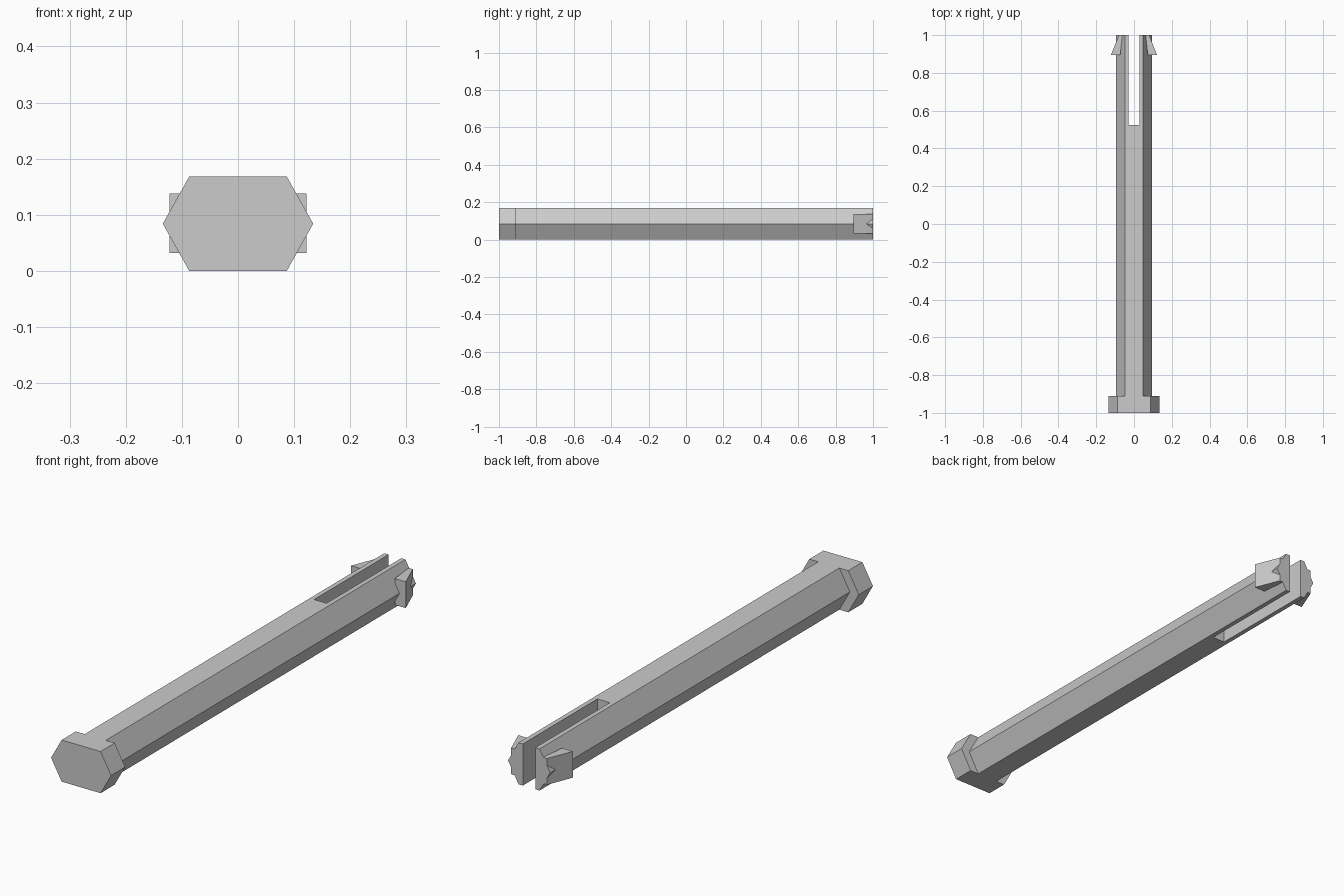
import bpy
import bmesh

cube = bpy.data.objects.get("Cube")
if cube:
    bpy.data.objects.remove(cube, do_unlink=True)

HEIGHT = 0.168
MID = HEIGHT / 2
HEAD_BACK = -0.91

grey = bpy.data.materials.new("plain grey")
grey.use_nodes = True
colour = (0.6, 0.6, 0.6, 1)
grey.diffuse_color = colour
grey.node_tree.nodes["Principled BSDF"].inputs["Base Color"].default_value = colour


def prism(name, outline, offset):
    """Extrude a planar outline of 3D points along offset."""
    bm = bmesh.new()
    base = bm.faces.new([bm.verts.new(p) for p in outline])
    new = bmesh.ops.extrude_face_region(bm, geom=[base], use_keep_orig=True)["geom"]
    bmesh.ops.translate(bm, vec=offset, verts=[v for v in new if isinstance(v, bmesh.types.BMVert)])
    bmesh.ops.recalc_face_normals(bm, faces=bm.faces)
    mesh = bpy.data.meshes.new(name)
    bm.to_mesh(mesh)
    bm.free()
    mesh.materials.append(grey)
    obj = bpy.data.objects.new(name, mesh)
    bpy.context.collection.objects.link(obj)
    return obj


def hex_bar(name, half_width, half_flat, y0, y1):
    """Six-sided bar along y with flat top and bottom."""
    section = [(half_width, MID), (half_flat, HEIGHT), (-half_flat, HEIGHT),
               (-half_width, MID), (-half_flat, 0), (half_flat, 0)]
    return prism(name, [(x, y0, z) for x, z in section], (0, y1 - y0, 0))


# Wide head and long shaft
hex_bar("head", 0.134, 0.087, -1, HEAD_BACK)
shaft = hex_bar("shaft", 0.094, 0.047, HEAD_BACK, 1)

# Slot that splits the shaft end into two prongs
slot = [(-0.028, 0.525), (0.028, 0.525), (0.028, 1.1), (-0.028, 1.1)]
cutter = prism("slot_cutter", [(x, y, -0.1) for x, y in slot], (0, 0, 0.4))
cutter.hide_render = True
cut = shaft.modifiers.new("slot", "BOOLEAN")
cut.operation = "DIFFERENCE"
cut.solver = "EXACT"
cut.object = cutter
bpy.context.view_layer.update()
cut_mesh = bpy.data.meshes.new_from_object(
    shaft.evaluated_get(bpy.context.evaluated_depsgraph_get()))
shaft.modifiers.clear()
shaft.data = cut_mesh
bpy.data.objects.remove(cutter, do_unlink=True)

# Slanted snap barbs on the prong tips
barb = [(0.062, 1), (0.08, 1), (0.122, 0.895), (0.073, 0.895)]
for side, name in ((1, "left_barb"), (-1, "right_barb")):
    prism(name, [(side * x, y, 0.032) for x, y in barb], (0, 0, 0.106))
